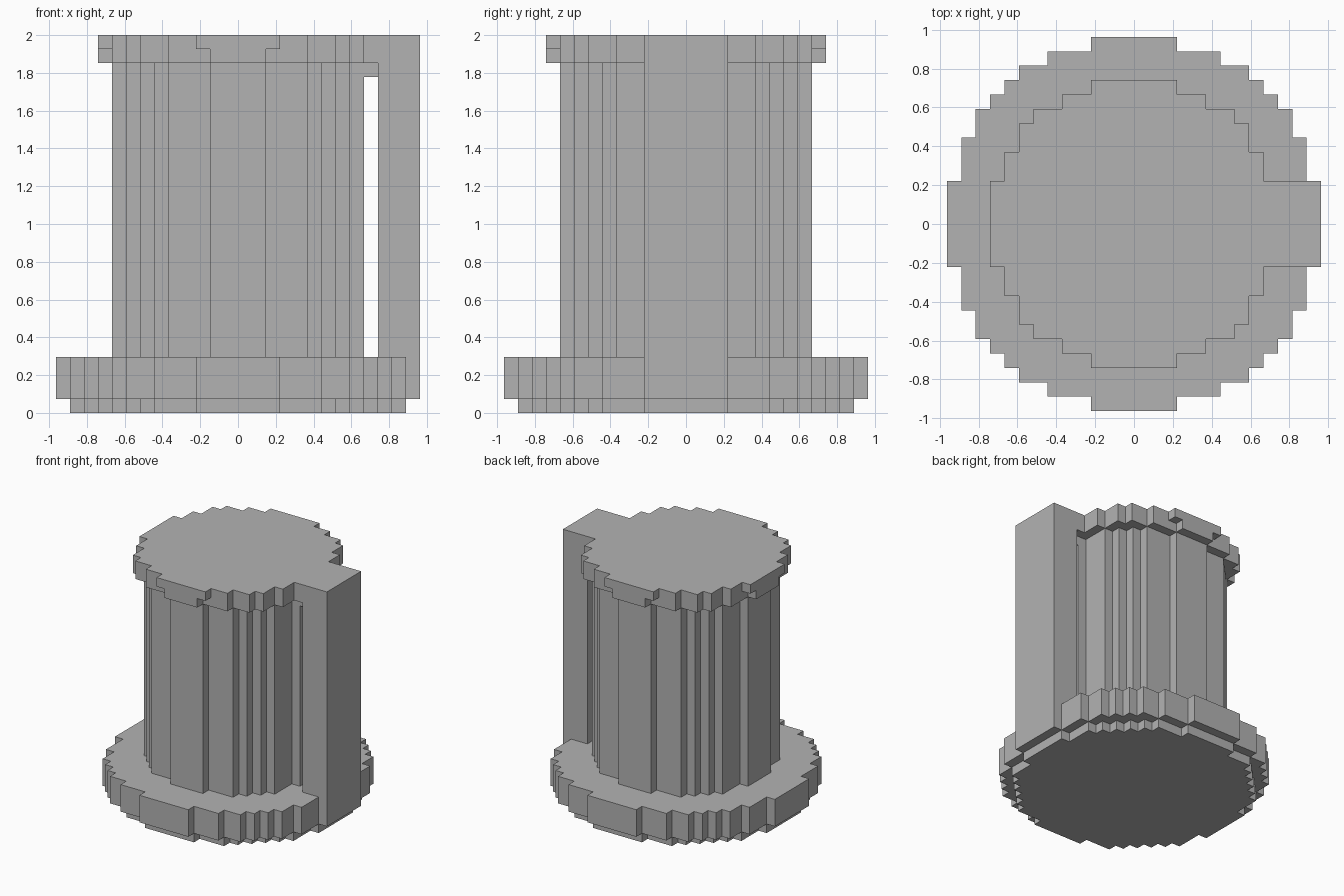
import bpy
import bmesh

cube = bpy.data.objects.get("Cube")
if cube:
    bpy.data.objects.remove(cube, do_unlink=True)

U = 2 / 27  # one block

grey = bpy.data.materials.new("plain_grey")
grey.use_nodes = True
COLOUR = (0.45, 0.45, 0.45, 1)
grey.diffuse_color = COLOUR
grey.node_tree.nodes["Principled BSDF"].inputs["Base Color"].default_value = COLOUR


def prism(name, outline, z0, z1):
    """Extrude a flat outline, given in blocks, from z0 to z1."""
    bm = bmesh.new()
    face = bm.faces.new([bm.verts.new((x * U, y * U, z0 * U)) for x, y in outline])
    top = bmesh.ops.extrude_face_region(bm, geom=[face])["geom"]
    verts = [v for v in top if isinstance(v, bmesh.types.BMVert)]
    bmesh.ops.translate(bm, verts=verts, vec=(0, 0, (z1 - z0) * U))
    bmesh.ops.recalc_face_normals(bm, faces=bm.faces)
    mesh = bpy.data.meshes.new(name)
    bm.to_mesh(mesh)
    bm.free()
    mesh.materials.append(grey)
    obj = bpy.data.objects.new(name, mesh)
    bpy.context.collection.objects.link(obj)


def stepped_disc(name, steps, z0, z1):
    """Round plate with stair-stepped rim, mirrored from one quarter."""
    quarter = []
    for i, (x, y) in enumerate(steps):
        quarter.append((x, y))
        if i + 1 < len(steps):
            quarter.append((steps[i + 1][0], y))
    back = quarter[::-1]
    outline = (quarter + [(-x, y) for x, y in back]
               + [(-x, -y) for x, y in quarter] + [(x, -y) for x, y in back])
    prism(name, outline, z0, z1)


def box(name, x0, x1, half_y, z0, z1):
    prism(name, [(x0, -half_y), (x1, -half_y), (x1, half_y), (x0, half_y)], z0, z1)


# Outer corners of one quarter of each plate
foot = [(12, 3), (11, 6), (10, 7), (9, 8), (8, 9), (7, 10), (6, 11), (3, 12)]
base = [(13, 3), (12, 6), (11, 8), (10, 9), (9, 10), (8, 11), (6, 12), (3, 13)]
column = [(9, 2), (8, 5), (7, 6), (6, 7), (5, 8), (2, 9)]
rim_inner = [(9, 5), (8, 7), (7, 8), (5, 9)]

stepped_disc("foot_plate", foot, 0, 1)
stepped_disc("base_plate", base, 1, 4)
stepped_disc("column", column, 4, 25)
stepped_disc("lower_rim", [(10, 2)] + rim_inner + [(2, 10)], 25, 26)
stepped_disc("upper_rim", [(10, 3)] + rim_inner + [(3, 10)], 26, 27)

# Side post with its link to the rim
box("side_post", 10, 13, 3, 4, 27)
box("post_link", 9, 10, 3, 25, 26)
box("post_bracket", 9, 10, 2, 24, 25)
